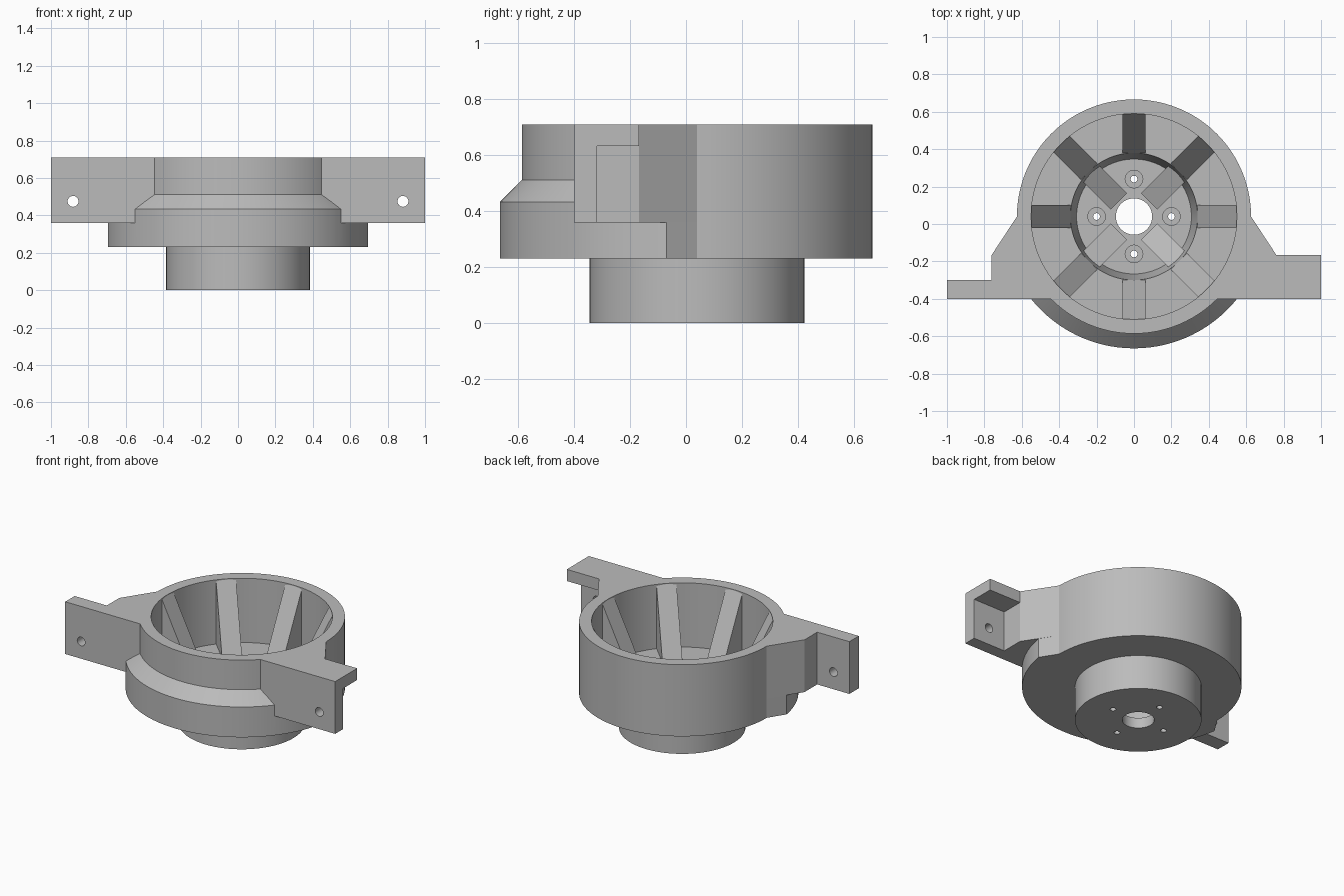
import bpy, bmesh, math
from mathutils import Matrix

if "Cube" in bpy.data.objects:
    bpy.data.objects.remove(bpy.data.objects["Cube"])

CY = 0.04          # centre line of the round parts
SEG = 96
STEP = 2 * math.pi / SEG
WALL, FLANGE = 0.626, 0.705

grey = bpy.data.materials.new("plain grey")
grey.use_nodes = True
grey.diffuse_color = (0.5, 0.5, 0.5, 1)
grey.node_tree.nodes["Principled BSDF"].inputs["Base Color"].default_value = (0.5, 0.5, 0.5, 1)


def finish(name, bm):
    bmesh.ops.recalc_face_normals(bm, faces=bm.faces)
    mesh = bpy.data.meshes.new(name)
    bm.to_mesh(mesh)
    bm.free()
    mesh.materials.append(grey)
    ob = bpy.data.objects.new(name, mesh)
    bpy.context.collection.objects.link(ob)
    return ob


def prism(name, outline, low, high, matrix=None):
    """Extrude a flat outline from low to high."""
    bm = bmesh.new()
    face = bm.faces.new([bm.verts.new((x, y, low)) for x, y in outline])
    new = bmesh.ops.extrude_face_region(bm, geom=[face])["geom"]
    verts = [v for v in new if isinstance(v, bmesh.types.BMVert)]
    bmesh.ops.translate(bm, verts=verts, vec=(0, 0, high - low))
    if matrix:
        bm.transform(matrix)
    return finish(name, bm)


def box(name, x0, x1, y0, y1, z0, z1):
    return prism(name, [(x0, y0), (x1, y0), (x1, y1), (x0, y1)], z0, z1)


def turned(name, profile, x=0, y=CY, seg=SEG):
    """Solid of revolution from (radius, height) pairs, capped at both ends."""
    bm = bmesh.new()
    rings = [[bm.verts.new((x + r * math.cos(i * 2 * math.pi / seg),
                            y + r * math.sin(i * 2 * math.pi / seg), z))
              for i in range(seg)] for r, z in profile]
    for a, b in zip(rings, rings[1:]):
        for i in range(seg):
            j = (i + 1) % seg
            bm.faces.new((a[i], a[j], b[j], b[i]))
    bm.faces.new(rings[0])
    bm.faces.new(rings[-1])
    return finish(name, bm)


def combine(ob, other, operation):
    mod = ob.modifiers.new("cut", "BOOLEAN")
    mod.operation, mod.solver, mod.object = operation, "EXACT", other
    bpy.context.view_layer.objects.active = ob
    bpy.ops.object.modifier_apply(modifier=mod.name)
    bpy.data.objects.remove(other)


# Round wall and lower hub
body = turned("bowl_body", [(0.384, 0), (0.384, 0.23), (WALL, 0.23), (WALL, 0.71)])

# Wide front flange, blended into the wall along two slanted flanks
start = math.asin(0.11 / FLANGE)
first = math.ceil(start / STEP)
back = [(WALL * math.cos(i * STEP), CY + WALL * math.sin(i * STEP)) for i in range(SEG // 2 + 1)]
angles = [math.pi + start] + [math.pi + i * STEP for i in range(first, SEG // 2 - first + 1)]
angles.append(2 * math.pi - start)
front = [(FLANGE * math.cos(a), CY + FLANGE * math.sin(a)) for a in angles]
combine(body, prism("flange", back + front, 0.23, 0.36), "UNION")

# Chamfered front band
band = turned("band", [(FLANGE, 0.3), (FLANGE, 0.433), (WALL, 0.512), (WALL - 0.03, 0.512)])
combine(band, box("trim", -1, 1, -0.4, 1, 0, 1), "DIFFERENCE")
combine(body, band, "UNION")

# Mounting bracket with a thin right tab and a lipped left tab
bracket = prism("bracket", [
    (-1, -0.4), (1, -0.4), (1, -0.167), (0.762, -0.167), (WALL, CY),
    (-WALL, CY), (-0.762, -0.167), (-0.762, -0.3), (-1, -0.3)], 0.36, 0.71)
combine(bracket, box("lip_cut", 0.762, 1.1, -0.317, 0, 0.3, 0.632), "DIFFERENCE")
for side in (-1, 1):
    hole = turned("tab_hole", [(0.029, -0.6), (0.029, 0.6)], y=0, seg=32)
    hole.data.transform(Matrix.Translation((side * 0.882, 0, 0.475)) @ Matrix.Rotation(math.pi / 2, 4, "X"))
    combine(bracket, hole, "DIFFERENCE")
combine(body, bracket, "UNION")

# Bowl cavity, hub well and centre bore
cavity = turned("cavity", [(0.097, -0.1), (0.097, 0.07), (0.307, 0.07),
                           (0.34, 0.28), (0.55, 0.28), (0.55, 0.9)])
combine(body, cavity, "DIFFERENCE")

# Counterbored screw holes
for k in range(4):
    a = k * math.pi / 2
    screw = turned("screw_hole", [(0.018, -0.1), (0.018, 0.04), (0.047, 0.04), (0.047, 0.15)],
                   0.2 * math.cos(a), CY + 0.2 * math.sin(a), 32)
    combine(body, screw, "DIFFERENCE")


# Sloping ribs in the bowl, and shallow gussets in the hub well
def radial(name, outline, angle):
    place = (Matrix.Translation((0, CY, 0)) @ Matrix.Rotation(angle, 4, "Z")
             @ Matrix.Rotation(math.pi / 2, 4, "X"))
    return prism(name, outline, -0.0615, 0.0615, place)


for k in range(8):
    radial("bowl_rib", [(0.565, 0.265), (0.345, 0.265), (0.34, 0.28), (0.55, 0.705), (0.565, 0.705)],
           k * math.pi / 4)
for k in range(4):
    radial("hub_gusset", [(0.35, 0.05), (0.115, 0.05), (0.115, 0.08), (0.325, 0.19), (0.35, 0.19)],
           (k + 0.5) * math.pi / 2)

# Smooth curved walls, crisp edges
bpy.ops.object.select_all(action="DESELECT")
body.select_set(True)
bpy.context.view_layer.objects.active = body
bpy.ops.object.shade_smooth_by_angle(angle=math.radians(25))
